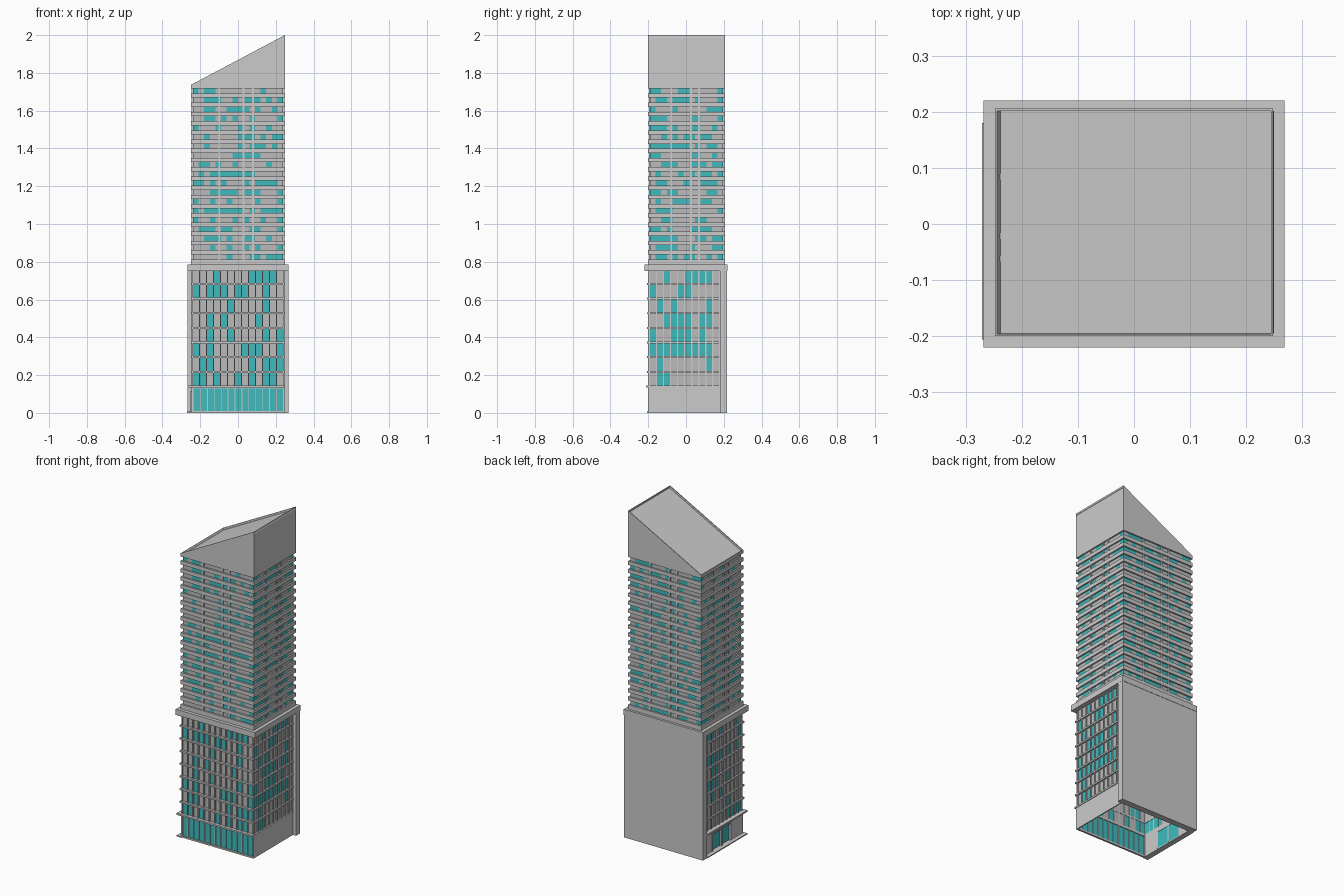
import bpy, bmesh, random
from mathutils import Vector

if "Cube" in bpy.data.objects:
    bpy.data.objects.remove(bpy.data.objects["Cube"])

random.seed(7)
teal = bpy.data.materials.new("teal_glass")
teal.diffuse_color = (0.05, 0.5, 0.52, 1)
teal.use_nodes = True
teal.node_tree.nodes["Principled BSDF"].inputs["Base Color"].default_value = teal.diffuse_color
plain = bpy.data.materials.new("plain_glass")
plain.diffuse_color = (0.5, 0.5, 0.5, 1)
plain.use_nodes = True
plain.node_tree.nodes["Principled BSDF"].inputs["Base Color"].default_value = plain.diffuse_color


def finish(bm, name, mats=()):
    me = bpy.data.meshes.new(name)
    bm.to_mesh(me)
    bm.free()
    for m in mats:
        me.materials.append(m)
    ob = bpy.data.objects.new(name, me)
    bpy.context.collection.objects.link(ob)
    return ob


def add_box(bm, x0, x1, y0, y1, z0, z1):
    vs = bmesh.ops.create_cube(bm, size=1)["verts"]
    for v in vs:
        v.co = Vector(((x0 + x1) / 2 + v.co.x * (x1 - x0),
                       (y0 + y1) / 2 + v.co.y * (y1 - y0),
                       (z0 + z1) / 2 + v.co.z * (z1 - z0)))


def boxes(name, dims, mats=()):
    bm = bmesh.new()
    for d in dims:
        add_box(bm, *d)
    return finish(bm, name, mats)


def ring(x0, x1, y0, y1, z0, z1, t):
    """Four boxes forming a hollow rectangular band."""
    return [(x0, x1, y0, y0 + t, z0, z1), (x0, x1, y1 - t, y1, z0, z1),
            (x0, x0 + t, y0 + t, y1 - t, z0, z1), (x1 - t, x1, y0 + t, y1 - t, z0, z1)]


def glass_wall(name, start, end, rows, cols, lit):
    """Grid of flat panes along a wall, randomly teal or plain."""
    bm = bmesh.new()
    a, b = Vector(start), Vector(end)
    for z0, z1 in rows:
        for c in range(cols):
            p, q = a.lerp(b, c / cols), a.lerp(b, (c + 1) / cols)
            f = bm.faces.new([bm.verts.new((s.x, s.y, z)) for s, z in
                              ((p, z0), (q, z0), (q, z1), (p, z1))])
            f.material_index = 0 if random.random() < lit else 1
    return finish(bm, name, (teal, plain))


# Lower block: glass, floor ledges, mullions
levels = [0.14 + i * 0.0775 for i in range(9)]
rows = list(zip(levels[:-1], levels[1:]))
glass_wall("lower_front_glass", (-0.24, -0.192), (0.24, -0.192), rows, 13, 0.35)
glass_wall("lower_right_glass", (0.24, -0.192), (0.24, 0.18), rows, 10, 0.35)
glass_wall("lower_left_glass", (-0.24, 0.18), (-0.24, -0.192), rows, 10, 0.35)

ledges = []
for z in levels[1:-1]:
    ledges += [(-0.25, 0.25, -0.207, -0.19, z - 0.005, z + 0.005)]
    ledges += [(s * 0.244 - 0.006, s * 0.244 + 0.006, -0.19, 0.18, z - 0.005, z + 0.005)
               for s in (-1, 1)]
boxes("floor_ledges", ledges)

mullions = []
for i in range(14):
    x = -0.241 + i * 0.482 / 13
    mullions.append((x - 0.003, x + 0.003, -0.2, -0.19, 0.14, 0.76))
for i in range(11):
    y = -0.193 + i * 0.372 / 10
    mullions += [(s * 0.2425 - 0.0035, s * 0.2425 + 0.0035, y - 0.003, y + 0.003, 0.14, 0.76)
                 for s in (-1, 1)]
boxes("mullions", mullions)

# Back wall slab and cornice
boxes("back_wall", [(-0.267, 0.267, 0.18, 0.218, 0, 0.76)])
boxes("cornice", [(-0.268, 0.268, -0.22, 0.22, 0.75, 0.785)])

# Ground floor: shopfront, solid right wall, entrance wall on the left
glass_wall("shopfront_glass", (-0.235, -0.195), (0.24, -0.195), [(0.01, 0.135)], 13, 1)
frame = [(-0.246, 0.246, -0.202, -0.19, 0, 0.01), (-0.246, 0.246, -0.202, -0.19, 0.13, 0.14),
         (-0.246, -0.235, -0.202, -0.19, 0, 0.14), (0.238, 0.246, -0.202, -0.19, 0, 0.14)]
for i in range(1, 13):
    x = -0.235 + i * 0.475 / 13
    frame.append((x - 0.002, x + 0.002, -0.2, -0.19, 0.01, 0.13))
boxes("shopfront_frame", frame)
boxes("right_ground_wall", [(0.24, 0.246, -0.2, 0.18, 0, 0.14)])
boxes("canopy_ledge", [(-0.268, 0.25, -0.212, -0.19, 0.135, 0.145),
                       (-0.268, -0.24, -0.19, 0.18, 0.135, 0.145),
                       (0.238, 0.25, -0.19, 0.18, 0.135, 0.145)])
boxes("left_ground_wall", [(-0.247, -0.237, -0.2, -0.08, 0, 0.14),
                           (-0.247, -0.237, 0.1, 0.18, 0, 0.14),
                           (-0.247, -0.237, -0.08, 0.1, 0.112, 0.14)])
boxes("entrance_sill", [(-0.271, -0.237, -0.206, 0.18, 0, 0.007)])
glass_wall("entrance_glass", (-0.238, 0.1), (-0.238, -0.08), [(0.007, 0.112)], 4, 1)
boxes("entrance_frame", [(-0.251, -0.236, y - 0.003, y + 0.003, 0.007, 0.112)
                         for y in (-0.08, 0.01, 0.1)]
      + [(-0.251, -0.236, -0.083, 0.103, 0.109, 0.115)])

# Tower: window strips behind projecting bands
X, Y0, Y1 = 0.248, -0.2, 0.206
G = 0.009
step = 0.0488
mids = [0.826 + i * step for i in range(19)]
strips = [(z - 0.014, z + 0.014) for z in mids]
corners = [(-X + G, Y0 + G), (X - G, Y0 + G), (X - G, Y1 - G), (-X + G, Y1 - G)]
for i, side in enumerate(("front", "right", "back", "left")):
    glass_wall("tower_%s_glass" % side, corners[i], corners[(i + 1) % 4], strips,
               16 if i % 2 == 0 else 13, 0.42)

bands = []
for i in range(19):
    z0 = 0.78 if i == 0 else mids[i - 1] + 0.013
    bands += ring(-X, X, Y0, Y1, z0, mids[i] - 0.013, 0.02)
boxes("tower_bands", bands)

# Slim piers in the window strips
piers = []
for t in (0.3, 0.56, 0.66):
    for x, y in ((-X + 2 * X * t, Y0 + 0.007), (X - 2 * X * t, Y1 - 0.007)):
        piers.append((x - 0.005, x + 0.005, y - 0.004, y + 0.004, 0.79, 1.73))
    for x, y in ((X - 0.007, Y0 + (Y1 - Y0) * t), (-X + 0.007, Y1 - (Y1 - Y0) * t)):
        piers.append((x - 0.004, x + 0.004, y - 0.005, y + 0.005, 0.79, 1.73))
boxes("tower_piers", piers)

# Slanted crown with a thin parapet and sunken roof
bm = bmesh.new()
add_box(bm, -X, X, Y0, Y1, mids[-1] + 0.013, 1.9)
for v in bm.verts:
    if v.co.z > 1.85:
        v.co.z = 1.737 if v.co.x < 0 else 2.0
bm.normal_update()
top = max(bm.faces, key=lambda f: f.calc_center_median().z)
bmesh.ops.inset_region(bm, faces=[top], thickness=0.006)
bmesh.ops.inset_region(bm, faces=[top], thickness=0.0005, depth=-0.012)
finish(bm, "slanted_crown")
